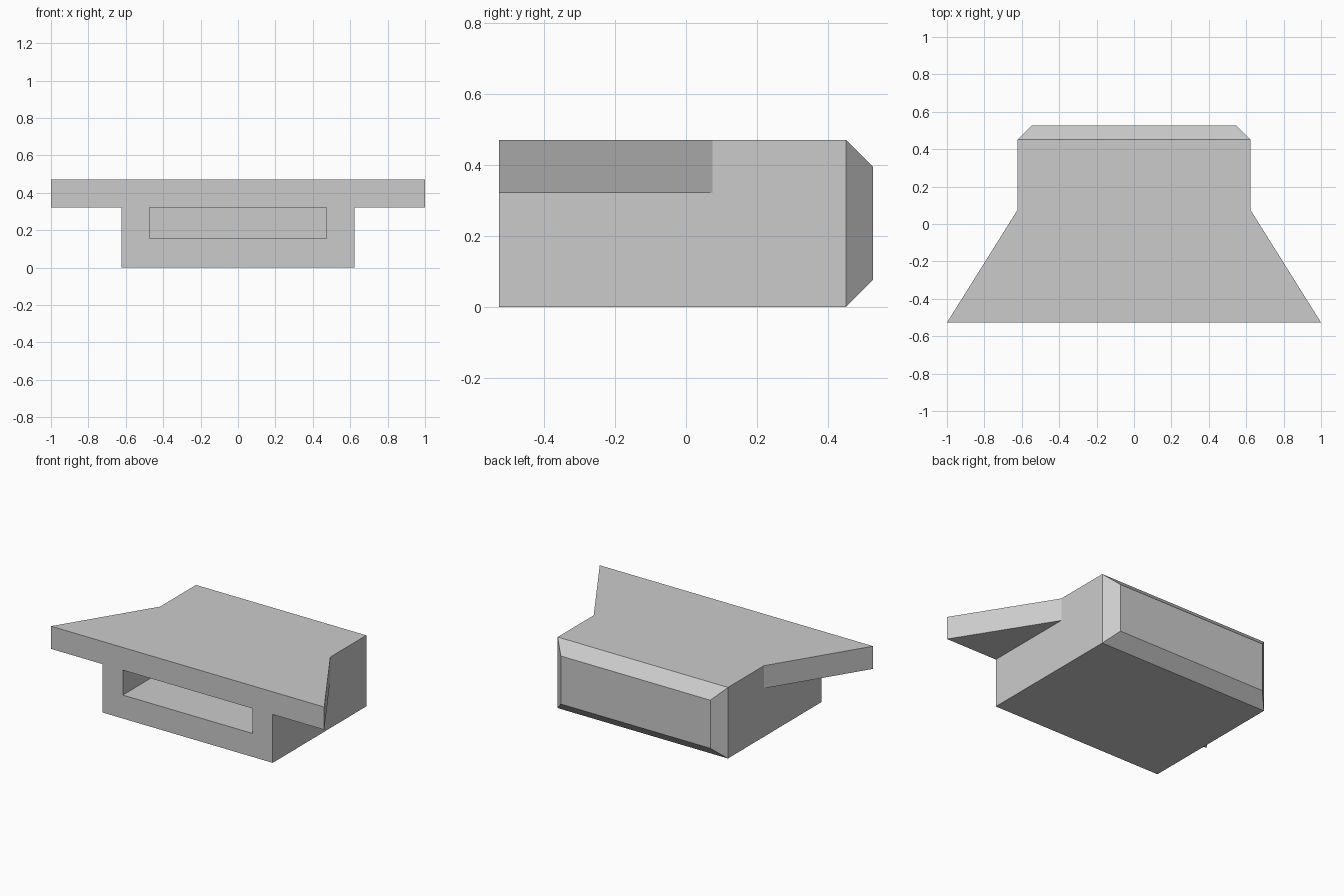
import bpy
import bmesh
import math

cube = bpy.data.objects.get("Cube")
if cube:
    bpy.data.objects.remove(cube, do_unlink=True)

FRONT, BACK = -0.527, 0.527
TOP, WING_BOTTOM = 0.47, 0.32
HALF_W, BEVEL = 0.623, 0.076

grey = bpy.data.materials.new("light grey")
grey.use_nodes = True
grey.diffuse_color = (0.6, 0.6, 0.6, 1)
grey.node_tree.nodes["Principled BSDF"].inputs["Base Color"].default_value = (0.6, 0.6, 0.6, 1)


def prism(name, outline, z0, z1):
    """Extrude a plan outline from z0 up to z1."""
    bm = bmesh.new()
    face = bm.faces.new([bm.verts.new((x, y, z0)) for x, y in outline])
    ext = bmesh.ops.extrude_face_region(bm, geom=[face])
    for v in ext["geom"]:
        if isinstance(v, bmesh.types.BMVert):
            v.co.z = z1
    bmesh.ops.recalc_face_normals(bm, faces=bm.faces)
    mesh = bpy.data.meshes.new(name)
    bm.to_mesh(mesh)
    bm.free()
    mesh.materials.append(grey)
    obj = bpy.data.objects.new(name, mesh)
    bpy.context.collection.objects.link(obj)
    return obj


def block(name, half_w, y0, y1, z0, z1):
    return prism(name, [(-half_w, y0), (half_w, y0), (half_w, y1), (-half_w, y1)], z0, z1)


def combine(target, helper, operation):
    helper.hide_render = True
    mod = target.modifiers.new(operation.title(), 'BOOLEAN')
    mod.operation, mod.solver, mod.object = operation, 'EXACT', helper
    bpy.context.view_layer.objects.active = target
    bpy.ops.object.modifier_apply(modifier=mod.name)
    bpy.data.objects.remove(helper, do_unlink=True)


# Main body, with the back end tapered on all four edges
body = block("slotted_body", HALF_W, FRONT, BACK, 0, TOP)
for v in body.data.vertices:
    if v.co.y > 0:
        v.co.y = BACK - BEVEL
bm = bmesh.new()
bm.from_mesh(body.data)
back_face = max(bm.faces, key=lambda f: f.calc_center_median().y)
bmesh.ops.inset_region(bm, faces=[back_face], thickness=BEVEL, use_even_offset=True)
for v in back_face.verts:
    v.co.y = BACK
bm.to_mesh(body.data)
bm.free()

# Flared top plate that forms both side wings
wings = prism("wing_plate", [(-1, FRONT), (1, FRONT), (HALF_W, 0.075), (-HALF_W, 0.075)],
              WING_BOTTOM, TOP)
combine(body, wings, 'UNION')

# Deep slot in the front
slot = block("slot_cutter", 0.474, FRONT - 0.1, BACK - 2 * BEVEL, 0.155, WING_BOTTOM)
combine(body, slot, 'DIFFERENCE')

# Merge leftover flat seams
bm = bmesh.new()
bm.from_mesh(body.data)
bmesh.ops.remove_doubles(bm, verts=bm.verts, dist=0.0005)
bmesh.ops.dissolve_limit(bm, angle_limit=math.radians(1), verts=bm.verts, edges=bm.edges)
bm.to_mesh(body.data)
bm.free()
